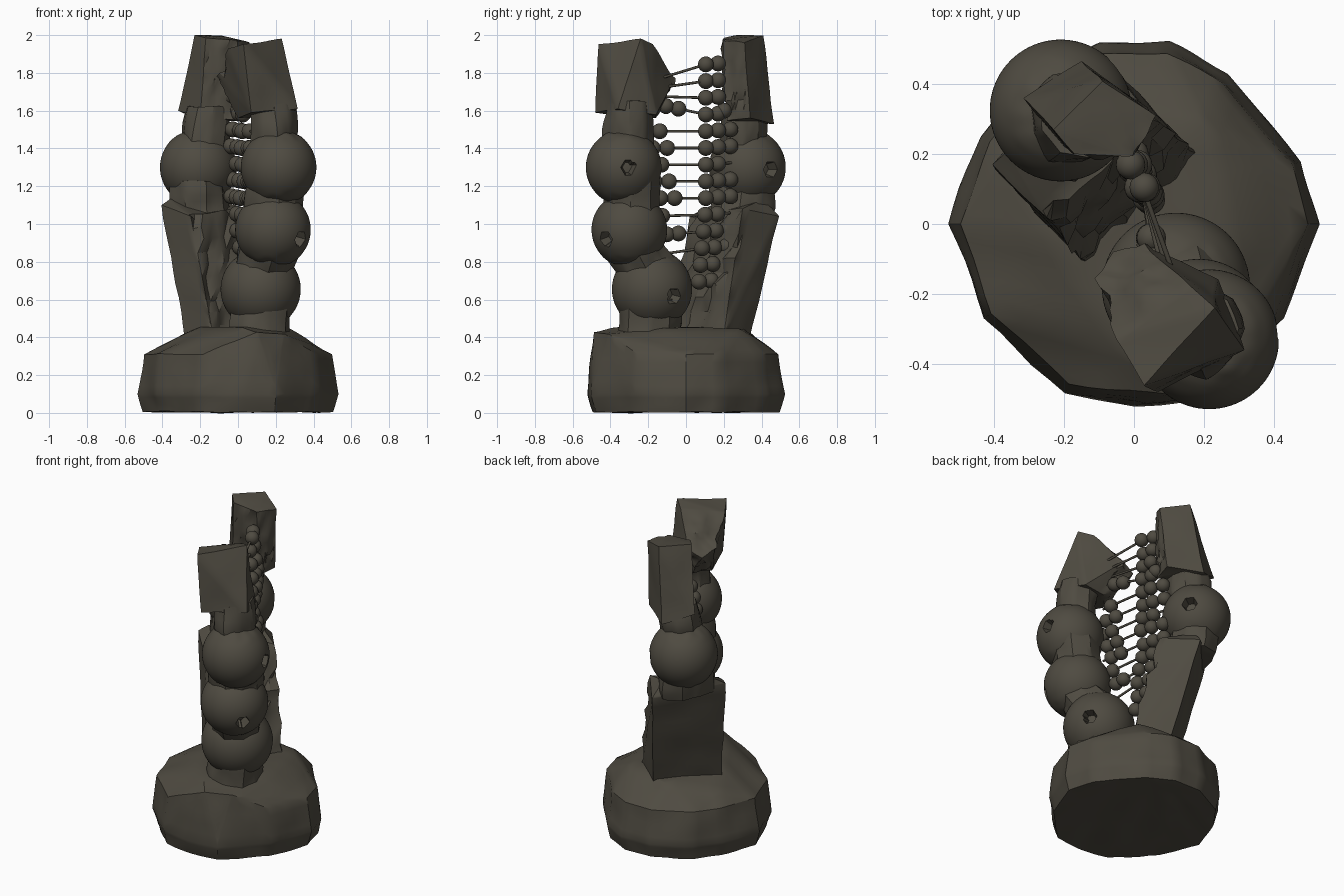
import bpy, bmesh, math, random
from mathutils import Vector, noise

if "Cube" in bpy.data.objects:
    bpy.data.objects.remove(bpy.data.objects["Cube"])

random.seed(4)
stone = bpy.data.materials.new("dark stone")
stone.diffuse_color = (0.078, 0.070, 0.053, 1)
stone.use_nodes = True
stone.node_tree.nodes["Principled BSDF"].inputs["Base Color"].default_value = stone.diffuse_color


def finish(bm, name, angle=32):
    bmesh.ops.recalc_face_normals(bm, faces=bm.faces)
    me = bpy.data.meshes.new(name)
    bm.to_mesh(me)
    bm.free()
    me.materials.append(stone)
    ob = bpy.data.objects.new(name, me)
    bpy.context.collection.objects.link(ob)
    bpy.ops.object.select_all(action='DESELECT')
    ob.select_set(True)
    bpy.context.view_layer.objects.active = ob
    bpy.ops.object.shade_smooth_by_angle(angle=math.radians(angle))
    return ob


def chiselled(name, pts, rough=0.008, cuts=7, rough_dir=None, rough_amt=0.03):
    """Convex block with worn faces; faces towards rough_dir are hacked rougher."""
    bm = bmesh.new()
    for p in pts:
        bm.verts.new(p)
    res = bmesh.ops.convex_hull(bm, input=bm.verts)
    bmesh.ops.delete(bm, geom=[v for v in bm.verts if not v.link_faces], context='VERTS')
    bmesh.ops.subdivide_edges(bm, edges=bm.edges, cuts=cuts, use_grid_fill=True)
    bm.normal_update()
    moves = []
    for v in bm.verts:
        n = v.normal.copy()
        a = rough * noise.noise(v.co * 6)
        if rough_dir and n.dot(rough_dir) > 0.6:
            a += rough_amt * noise.noise(v.co * 14)
        moves.append(n * a)
    for v, m in zip(bm.verts, moves):
        v.co += m
    return finish(bm, name)


def boulder(name, c, r, hole=None):
    """Smooth ball with a small drilled hole, scuffed near its top."""
    bm = bmesh.new()
    bmesh.ops.create_icosphere(bm, subdivisions=5, radius=r)
    h = Vector(hole).normalized() if hole else None
    for v in bm.verts:
        d = v.co.normalized()
        if h and (d - h).length < 0.17:
            v.co -= h * 0.06
        elif abs(d.z) > 0.6:
            v.co += d * 0.03 * (abs(d.z) - 0.6) * noise.noise(v.co * 18)
        v.co += Vector(c)
    return finish(bm, name, 45)


def neck(name, p, q, r):
    """Rough hacked stone joining two stacked parts."""
    p, q = Vector(p), Vector(q)
    pts = []
    for k in range(9):
        a = math.tau * k / 9
        for e in (p, q):
            f = r * random.uniform(0.92, 1.08)
            pts.append(e + Vector((math.cos(a) * f, math.sin(a) * f, 0)))
    return chiselled(name, pts, 0.03, 4)


# base rock
outline = [(.53, 0), (.48, .18), (.27, .43), (.1, .52), (-.1, .52), (-.33, .4), (-.44, .25),
           (-.53, 0), (-.43, -.27), (-.2, -.49), (0, -.52), (.2, -.5), (.43, -.27)]
base = []
for z, s in ((0.005, .95), (.1, 1), (.31, .94)):
    base += [(x * s, y * s, z) for x, y in outline]
base += [(-.36, .18, .38), (-.2, -.06, .45), (.02, -.38, .45), (.1, -.49, .43), (.25, -.41, .42),
         (.27, -.1, .45), (.2, .28, .45), (-.1, .34, .43)]
chiselled("base_rock", base, 0.012, 4)

# front column: three balls and a leaning block
boulder("front_ball_low", (.12, -.18, .655), .212, (.85, .6, -.2))
boulder("front_ball_middle", (.185, -.3, .97), .2, (.75, -.62, -.25))
boulder("front_ball_high", (.215, -.33, 1.3), .2, (1, .12, 0))
neck("front_foot", (.12, -.2, .4), (.12, -.18, .6), .17)
neck("front_neck_low", (.13, -.2, .74), (.17, -.28, .9), .16)
neck("front_neck_middle", (.185, -.29, 1.02), (.2, -.3, 1.24), .155)
neck("front_neck_high", (.19, -.3, 1.4), (.17, -.3, 1.64), .125)
chiselled("front_block", [
    (.03, -.46, 1.95), (.23, -.24, 1.98), (.16, -.18, 1.95), (-.05, -.33, 1.93),
    (.07, -.48, 1.59), (.315, -.36, 1.61), (.24, -.16, 1.58), (.0, -.27, 1.56),
    (-.1, -.16, 1.78), (-.06, -.08, 1.73), (.03, -.06, 1.77), (.09, -.1, 1.72),
    (.1, -.16, 1.56)], 0.008, 7, Vector((-.7, .7, 0)))

# back column: leaning slab, ball and upper block
chiselled("back_slab", [
    (-.28, .03, .4), (.0, .34, .4), (.18, .2, .42), (-.13, -.12, .4),
    (-.405, .17, 1.1), (-.1, .49, 1.04), (.05, .3, 1.08), (-.25, .02, 1.04),
    (-.36, .21, 1.13), (-.12, .4, 1.13)], 0.008, 9, Vector((.7, -.7, 0)), 0.05)
boulder("back_ball", (-.21, .325, 1.3), .203, (.75, .6, -.05))
neck("back_neck_low", (-.19, .28, 1.05), (-.2, .3, 1.22), .16)
neck("back_neck_high", (-.18, .3, 1.4), (-.15, .31, 1.62), .125)
chiselled("back_block", [
    (-.23, .27, 2.0), (-.09, .41, 2.0), (.06, .31, 1.96), (.0, .19, 1.975), (-.17, .2, 1.985),
    (-.315, .36, 1.6), (-.15, .465, 1.53), (.03, .34, 1.56), (.0, .22, 1.55), (-.2, .22, 1.57)],
    0.008, 7, Vector((.7, -.7, 0)))

# strings of beads between the columns
beads, strings = bmesh.new(), bmesh.new()


def bead(p, r=.042):
    g = bmesh.ops.create_icosphere(beads, subdivisions=3, radius=r)
    bmesh.ops.translate(beads, verts=g['verts'], vec=p)


def string(p, q, r=.007):
    d = q - p
    g = bmesh.ops.create_cone(strings, segments=8, radius1=r, radius2=r, depth=d.length, cap_ends=True)
    m = d.to_track_quat('Z', 'Y').to_matrix()
    for v in g['verts']:
        v.co = m @ v.co + (p + q) / 2


rows = 14
for i in range(rows):
    z = 1.845 - i * 0.0885
    low = max(0, (1.1 - z) / 0.45)
    # front end, first back bead and wall point of this row
    if z > 1.5:
        front = Vector((.13 - .02 * i, -.19 + .01 * i, 1.60 + (z - 1.5) * .45))
    else:
        front = Vector((.07 - .03 * low, -.2 + .15 * low, z - .06 * low))
    near = Vector((.025 + .02 * low, .105 - .04 * low, z))
    wall = Vector((-.03 + .03 * low, .24 - .06 * low, z + .01))
    if z > .82:
        string(front, near)
    string(near, wall)
    step = (wall - near).normalized()
    n = 2 if i % 3 == 0 or i < 2 else 3
    for k in range(n):
        bead(near + step * .07 * k + Vector((random.uniform(-.012, .012), 0, 0)))
    # loose beads close to the front column
    if i in (3, 5, 6, 7, 8, 10):
        a = (-.04, -.1, -.13, -.09, -.06, -.04)[(3, 5, 6, 7, 8, 10).index(i)]
        t = (a - front.y) / (near.y - front.y)
        bead(front.lerp(near, t))
        bead(front.lerp(near, max(0, t - .25)))
    elif 3 < i < 10:
        bead(front.lerp(near, .2))
bead(Vector((.0, .2, 1.6)))
finish(beads, "beads", 60)
finish(strings, "bead_strings", 60)
